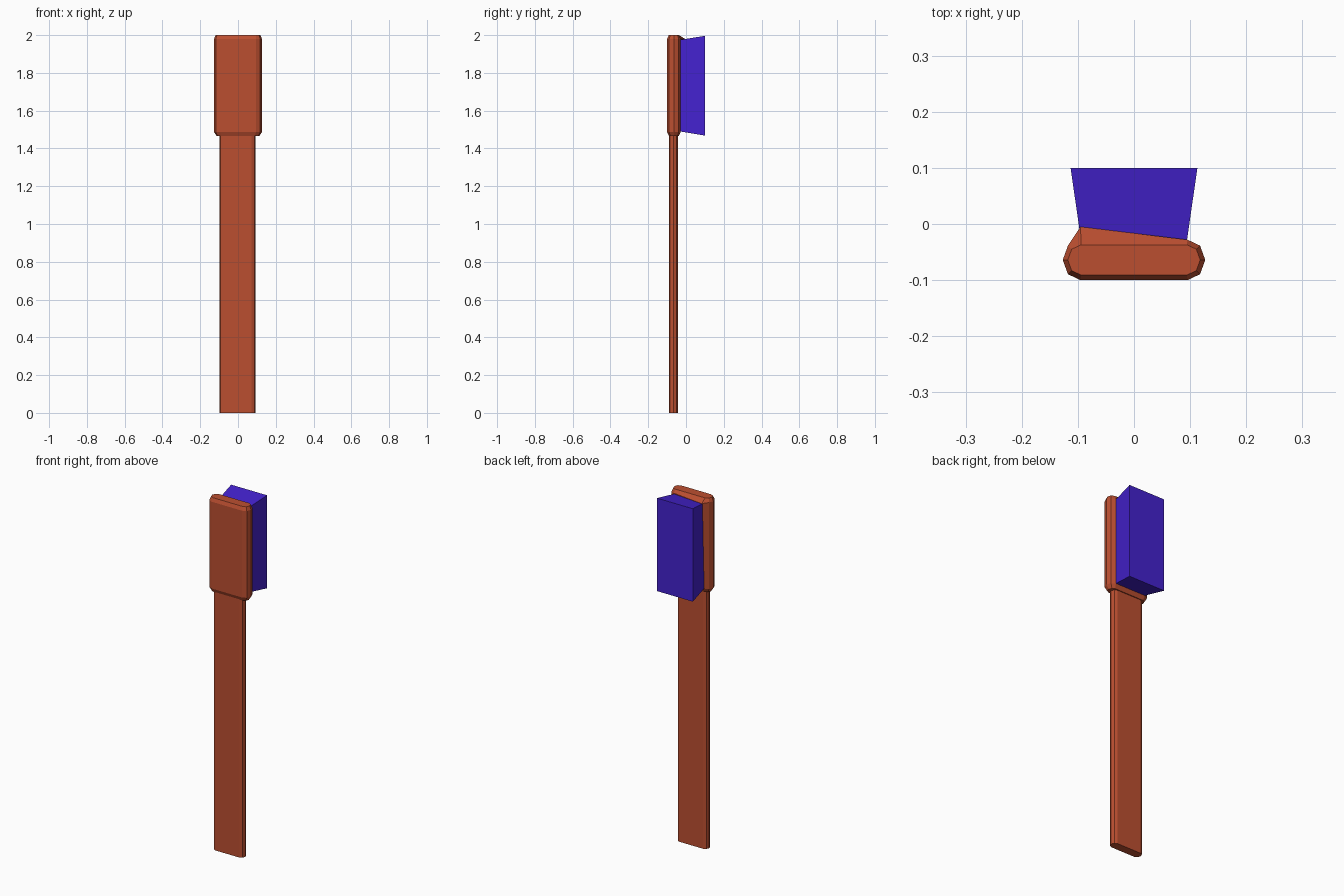
import bpy
import bmesh
import math

cube = bpy.data.objects.get("Cube")
if cube:
    bpy.data.objects.remove(cube)


def material(name, colour):
    mat = bpy.data.materials.new(name)
    mat.use_nodes = True
    mat.diffuse_color = colour
    mat.node_tree.nodes["Principled BSDF"].inputs["Base Color"].default_value = colour
    return mat


rust = material("rust red", (0.50, 0.078, 0.030, 1))
blue = material("violet blue", (0.058, 0.016, 0.62, 1))


def loft(name, rings, mat, adjust=None):
    """Skin matching rings of points and cap both ends."""
    bm = bmesh.new()
    loops = [[bm.verts.new(p) for p in ring] for ring in rings]
    if adjust:
        adjust(loops)
    for low, high in zip(loops, loops[1:]):
        for i in range(len(low)):
            j = (i + 1) % len(low)
            bm.faces.new((low[i], low[j], high[j], high[i]))
    bm.faces.new(loops[0][::-1])
    bm.faces.new(loops[-1])
    bmesh.ops.recalc_face_normals(bm, faces=bm.faces)
    mesh = bpy.data.meshes.new(name)
    bm.to_mesh(mesh)
    bm.free()
    mesh.materials.append(mat)
    obj = bpy.data.objects.new(name, mesh)
    bpy.context.collection.objects.link(obj)
    return obj


def rounded_ring(half, depth, z, cx=0, cy=-0.064):
    """Flat slab outline whose narrow sides are rounded in four steps."""
    flat = half - depth * 0.88
    arc = [math.radians(a) for a in (-90, -45, 0, 45, 90)]
    side = [(flat + (half - flat) * math.cos(a), depth * math.sin(a)) for a in arc]
    outline = side + [(-x, y) for x, y in reversed(side)]
    return [(cx + x, cy + y, z) for x, y in outline]


# Handle: long thin slab with rounded sides
loft("handle", [rounded_ring(0.096, 0.024, z, -0.003, -0.067) for z in (0, 1.48)], rust)


# Head: thicker block with bevelled ends and one raised corner at the back
def raise_corner(loops):
    corner = loops[-2][5]
    corner.co.y = -0.005


loft("head", [rounded_ring(half, depth, z) for half, depth, z in (
    (0.113, 0.026, 1.465), (0.127, 0.036, 1.487),
    (0.127, 0.036, 1.98), (0.118, 0.027, 2.0))], rust, raise_corner)


# Bristles: block that flares away from the head
def bristle_ring(half, y, bottom, top):
    return [(-half, y, bottom), (half, y, bottom), (half, y, top), (-half, y, top)]


loft("bristles", [bristle_ring(0.094, -0.032, 1.49, 1.975),
                  bristle_ring(0.113, 0.1, 1.468, 1.996)], blue)
